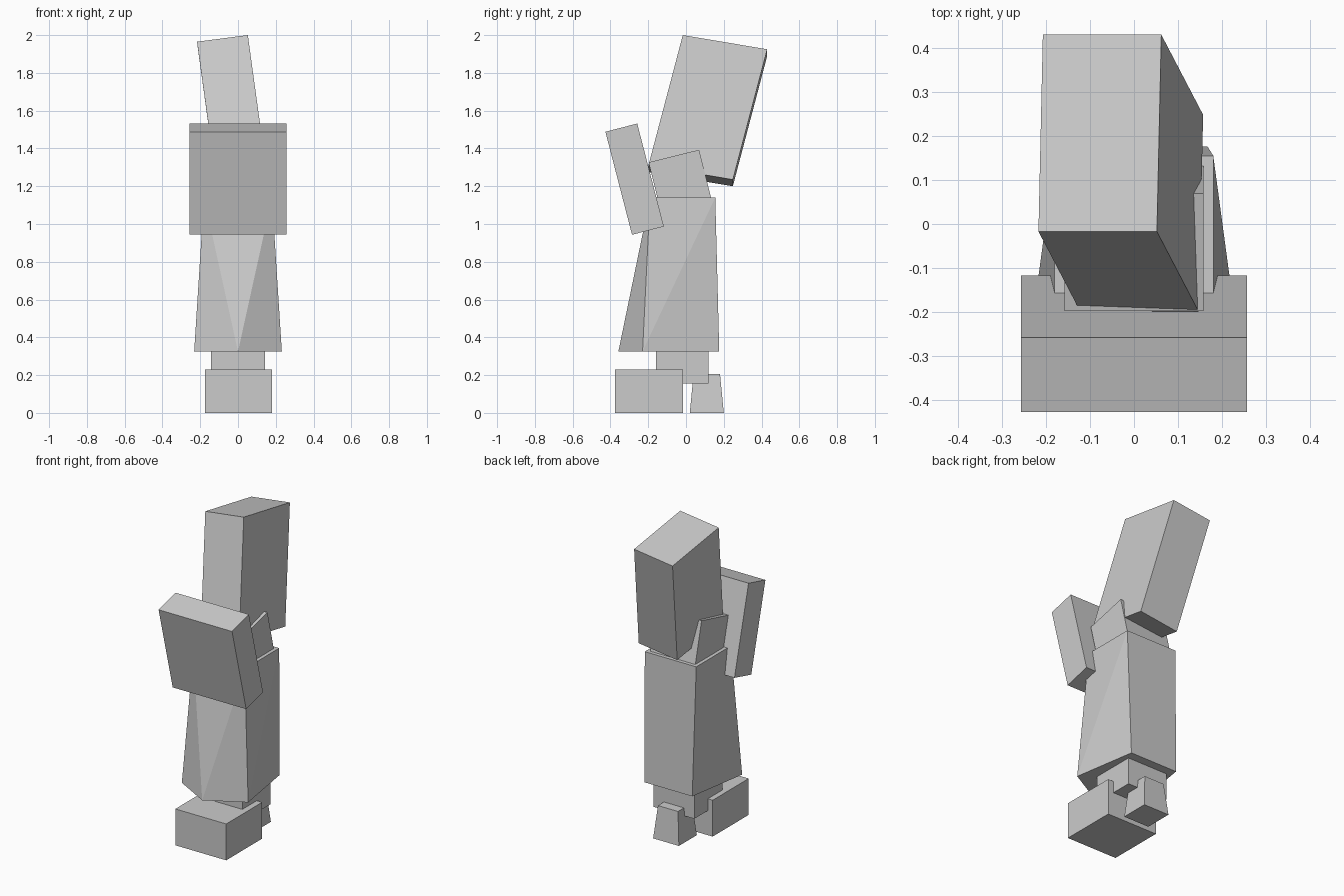
import bpy, bmesh
from math import radians
from mathutils import Vector, Matrix

if "Cube" in bpy.data.objects:
    bpy.data.objects.remove(bpy.data.objects["Cube"])


def finish(name, bm):
    bmesh.ops.recalc_face_normals(bm, faces=bm.faces[:])
    mesh = bpy.data.meshes.new(name)
    bm.to_mesh(mesh)
    bm.free()
    obj = bpy.data.objects.new(name, mesh)
    bpy.context.collection.objects.link(obj)
    return obj


def box(name, center, size, tilt=0):
    bm = bmesh.new()
    bmesh.ops.create_cube(bm, size=1, matrix=Matrix.Diagonal((*size, 1)))
    obj = finish(name, bm)
    obj.location = center
    obj.rotation_euler.x = radians(tilt)
    return obj


def hull(name, points):
    bm = bmesh.new()
    for p in points:
        bm.verts.new(p)
    bmesh.ops.convex_hull(bm, input=bm.verts[:])
    bmesh.ops.dissolve_limit(bm, angle_limit=radians(1), verts=bm.verts[:], edges=bm.edges[:])
    return finish(name, bm)


def rect(hx, y0, y1, z):
    return [(sx * hx, y, z) for sx in (-1, 1) for y in (y0, y1)]


# Foot, tapered heel and ankle
box("foot", (0.002, -0.195, 0.115), (0.356, 0.36, 0.23))
hull("heel", rect(0.09, 0.02, 0.20, 0) + rect(0.07, 0.04, 0.18, 0.205))
box("ankle", (0, -0.02, 0.2675), (0.284, 0.28, 0.225))

# Tapered body whose front runs down to a centre point
body = rect(0.18, -0.19, 0.155, 1.14)
for s in (-1, 1):
    body += [(s * 0.167, 0.176, 0.325), (s * 0.232, -0.23, 0.325)]
hull("body", body + [(0, -0.358, 0.325)])

# Tilted shoulder block and front slab
box("shoulder_block", (0, -0.028, 1.214), (0.315, 0.275, 0.30), 14)
box("front_slab", (0, -0.272, 1.2375), (0.514, 0.174, 0.563), 14.5)

# Head leaning back and to one side
top = [Vector(p) for p in ((-0.217, -0.017, 1.965), (0.052, -0.017, 2.0),
                           (0.062, 0.43, 1.925), (-0.207, 0.43, 1.89))]
lean = Vector((0.095, -0.182, -0.69))
hull("head", top + [p + lean for p in top])
